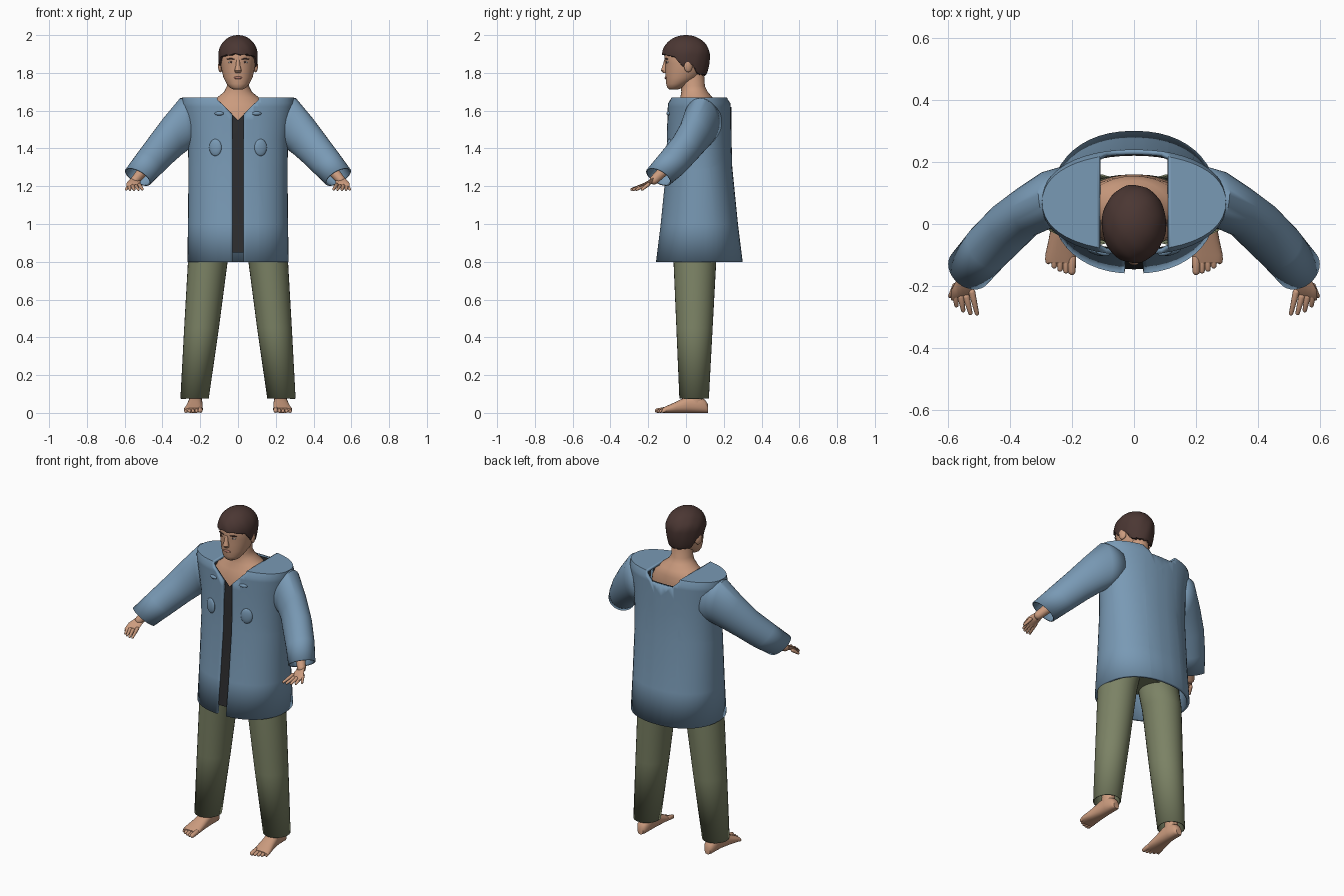
import bpy, bmesh, math
from mathutils import Vector, Matrix

if "Cube" in bpy.data.objects:
    bpy.data.objects.remove(bpy.data.objects["Cube"])


def material(name, rgb):
    m = bpy.data.materials.new(name)
    m.use_nodes = True
    m.diffuse_color = (*rgb, 1)
    m.node_tree.nodes["Principled BSDF"].inputs["Base Color"].default_value = (*rgb, 1)
    return m


COAT = material("coat blue", (0.19, 0.32, 0.46))
PANTS = material("trouser green", (0.2, 0.225, 0.13))
SKIN = material("skin", (0.6, 0.33, 0.21))
HAIR = material("hair brown", (0.07, 0.038, 0.033))
SHIRT = material("shirt black", (0.025, 0.025, 0.027))
LIPS = material("lips", (0.42, 0.18, 0.14))
WHITE = material("eye white", (0.6, 0.55, 0.5))


def finish(bm, name, mat, mirror=False, thick=0.0, offset=-1, angle=45):
    me = bpy.data.meshes.new(name)
    bm.to_mesh(me)
    bm.free()
    ob = bpy.data.objects.new(name, me)
    bpy.context.collection.objects.link(ob)
    me.materials.append(mat)
    bpy.ops.object.select_all(action='DESELECT')
    ob.select_set(True)
    bpy.context.view_layer.objects.active = ob
    bpy.ops.object.shade_smooth_by_angle(angle=math.radians(angle))
    if thick:
        mod = ob.modifiers.new("thickness", 'SOLIDIFY')
        mod.thickness, mod.offset = thick, offset
    if mirror:
        ob.modifiers.new("mirror", 'MIRROR').use_mirror_merge = False
    return ob


def loft(bm, rings, n=32, bottom=True, top=True, power=2.0):
    """Skin a row of (centre, half axis u, half axis v) ovals."""
    rows = []
    for c, u, v in rings:
        row = []
        for i in range(n):
            a = math.tau * i / n
            x, y = (math.copysign(abs(t) ** (2 / power), t) for t in (math.cos(a), math.sin(a)))
            row.append(bm.verts.new(Vector(c) + Vector(u) * x + Vector(v) * y))
        rows.append(row)
    for lo, hi in zip(rows, rows[1:]):
        for i in range(n):
            j = (i + 1) % n
            bm.faces.new((lo[i], lo[j], hi[j], hi[i]))
    if bottom:
        bm.faces.new(rows[0][::-1])
    if top:
        bm.faces.new(rows[-1])


def upright(rows):
    """Rows of (z, x centre, y centre, x radius, y radius)."""
    return [((x, y, z), (rx, 0, 0), (0, ry, 0)) for z, x, y, rx, ry in rows]


def limb(bm, a, b, ra, rb, n=10):
    """Tapered finger, toe or forearm with round ends."""
    a, b = Vector(a), Vector(b)
    d = (b - a).normalized()
    u = d.orthogonal().normalized()
    v = d.cross(u)
    stops = [(a - d * ra * 0.9, ra * 0.4), (a - d * ra * 0.5, ra * 0.85), (a, ra),
             (b, rb), (b + d * rb * 0.5, rb * 0.85), (b + d * rb * 0.9, rb * 0.4)]
    loft(bm, [(p, u * r, v * r) for p, r in stops], n)


def ball(bm, centre, size, turn=0.0):
    m = Matrix.Translation(centre) @ Matrix.Rotation(math.radians(turn), 4, 'Z') @ Matrix.Diagonal((*size, 1))
    bmesh.ops.create_uvsphere(bm, u_segments=20, v_segments=12, radius=1, matrix=m)


# Coat body and shirt share one tube, cut open at the front and neck
def garment(name, mat, rows, cap, thick):
    bm = bmesh.new()
    loft(bm, upright(rows), 48, False, cap, 2.2)
    cuts = [((s * x, 0, 0), (1, 0, 0)) for s in (1, -1) for x in (0.11, 0.03)]
    cuts += [((0, 0, 1.55), (s, 0, 1)) for s in (1, -1)] + [((0, 0, 1.62), (0, 0, 1))]
    for co, no in cuts:
        bmesh.ops.bisect_plane(bm, geom=bm.verts[:] + bm.edges[:] + bm.faces[:], plane_co=co, plane_no=no)

    def removed(f):
        x, y, z = f.calc_center_median()
        x = abs(x)
        neck = x < 0.11 and z > 1.55 + x and (y < 0.05 or z > 1.62)
        return neck or (cap and x < 0.03 and y < 0)
    bmesh.ops.delete(bm, geom=[f for f in bm.faces if removed(f)], context='FACES')
    return finish(bm, name, mat, thick=thick)


profile = [(0.8, 0.268, 0.23), (1.0, 0.265, 0.205), (1.3, 0.262, 0.175), (1.45, 0.266, 0.171),
           (1.55, 0.282, 0.17), (1.64, 0.298, 0.17), (1.67, 0.296, 0.155)]
garment("coat_body", COAT, [(z, 0, 0.07, rx, ry) for z, rx, ry in profile], True, 0.016)
inner = [(0.85, 0.267, 0.224)] + profile[1:-1]
garment("shirt", SHIRT, [(z, 0, 0.07, rx - d, ry - d) for z, rx, ry in inner
                         for d in [0.02 if z > 1.5 else 0.008]], False, 0)

# Sleeves
bm = bmesh.new()
loft(bm, [((0.22, 0.09, 1.54), (0.02, 0, 0.12), (0, -0.095, 0)),
          ((0.285, 0.075, 1.53), (0.02, 0, 0.133), (-0.01, -0.088, 0)),
          ((0.345, 0.04, 1.465), (0.045, 0, 0.095), (-0.015, -0.075, 0.015)),
          ((0.40, -0.005, 1.40), (0.065, 0, 0.06), (-0.02, -0.068, 0.03)),
          ((0.47, -0.075, 1.32), (0.062, 0, 0.05), (-0.02, -0.067, 0.03)),
          ((0.53, -0.145, 1.25), (0.06, -0.01, 0.04), (-0.025, -0.062, 0.02))], 32, False, False)
finish(bm, "sleeves", COAT, True, 0.008, 0)

# Raised chest patches and small flaps
bm = bmesh.new()
ball(bm, (0.12, -0.088, 1.405), (0.034, 0.012, 0.045), 17)
ball(bm, (0.10, -0.09, 1.585), (0.025, 0.012, 0.011), 14)
finish(bm, "coat_patches", COAT, True)

# Trousers
bm = bmesh.new()
loft(bm, upright([(0.075, 0.23, 0.043, 0.075, 0.078), (0.45, 0.193, 0.045, 0.092, 0.096),
                  (0.8, 0.16, 0.047, 0.105, 0.113), (0.97, 0.125, 0.047, 0.115, 0.115)]), 32, False, False)
finish(bm, "trouser_legs", PANTS, True, 0.006)
bm = bmesh.new()
loft(bm, upright([(0.9, 0, 0.047, 0.2, 0.095), (0.97, 0, 0.047, 0.235, 0.113),
                  (1.08, 0, 0.047, 0.2, 0.108)]), 32)
finish(bm, "trouser_hips", PANTS)

# Torso and neck
bm = bmesh.new()
loft(bm, upright([(1.06, 0, 0.045, 0.17, 0.1), (1.45, 0, 0.045, 0.19, 0.115), (1.58, 0, 0.045, 0.18, 0.11),
                  (1.635, 0, 0.055, 0.15, 0.1), (1.67, 0, 0.055, 0.11, 0.085), (1.7, 0, 0.045, 0.073, 0.07),
                  (1.73, 0, 0.037, 0.058, 0.063), (1.82, 0, 0.028, 0.056, 0.066)]))
finish(bm, "torso_and_neck", SKIN)

# Head, nose and ears
bm = bmesh.new()
loft(bm, upright([(1.713, 0, -0.065, 0.025, 0.025), (1.722, 0, -0.058, 0.043, 0.042),
                  (1.742, 0, -0.045, 0.06, 0.06), (1.775, 0, -0.02, 0.077, 0.088),
                  (1.82, 0, -0.005, 0.088, 0.106), (1.85, 0, -0.002, 0.092, 0.109),
                  (1.88, 0, 0, 0.094, 0.115), (1.94, 0, 0, 0.085, 0.105), (1.98, 0, 0, 0.05, 0.07)]))
loft(bm, [((0, -0.107, 1.87), (0.009, 0, 0), (0, 0.008, 0)), ((0, -0.112, 1.84), (0.011, 0, 0), (0, 0.012, 0)),
          ((0, -0.116, 1.812), (0.019, 0, 0), (0, 0.017, 0)), ((0, -0.108, 1.8), (0.014, 0, 0), (0, 0.013, 0))], 14)
for s in (1, -1):
    ball(bm, (s * 0.092, 0.012, 1.835), (0.012, 0.023, 0.032), s * 20)
bmesh.ops.recalc_face_normals(bm, faces=bm.faces[:])
finish(bm, "head", SKIN)

# Face details
bm = bmesh.new()
ball(bm, (0.037, -0.098, 1.857), (0.016, 0.006, 0.006), 18)
finish(bm, "eye_whites", WHITE, True)
bm = bmesh.new()
ball(bm, (0.037, -0.102, 1.857), (0.006, 0.004, 0.006), 18)
ball(bm, (0.038, -0.104, 1.874), (0.024, 0.005, 0.004), 18)
finish(bm, "pupils_and_brows", HAIR, True)
bm = bmesh.new()
ball(bm, (0, -0.106, 1.774), (0.024, 0.007, 0.007))
finish(bm, "mouth", LIPS)

# Hair cap with a hairline that falls towards the nape
hairline = [(-0.2, 1.9), (-0.13, 1.9), (-0.06, 1.885), (-0.015, 1.835), (0.03, 1.85), (0.06, 1.795), (0.2, 1.77)]


def hair_bottom(y):
    for (a, za), (b, zb) in zip(hairline, hairline[1:]):
        if y <= b:
            return za + (zb - za) * (y - a) / (b - a)


bm = bmesh.new()
bmesh.ops.create_uvsphere(bm, u_segments=48, v_segments=40, radius=1)
for v in bm.verts:
    x, y, z = v.co
    lump = 1 + 0.012 * math.sin(9 * x + 5 * z) * math.sin(8 * y + 3)
    y = y * 0.126 * lump
    z = 1.895 + z * (0.105 if z > 0 else 0.2)
    v.co = (x * 0.104 * lump, y, max(z, hair_bottom(y) + 0.004 * math.sin(40 * x)))
finish(bm, "hair", HAIR)

# Forearms and hands
bm = bmesh.new()
limb(bm, (0.41, -0.01, 1.39), (0.545, -0.17, 1.232), 0.04, 0.024, 16)
loft(bm, [((0.54, -0.16, 1.238), (0.024, -0.008, 0), (0, 0.008, 0.02)),
          ((0.553, -0.2, 1.217), (0.036, -0.012, 0), (0, 0.006, 0.015)),
          ((0.552, -0.235, 1.2), (0.037, -0.01, 0), (0, 0.005, 0.011))], 16)
for base, tip in (((0.522, -0.22, 1.207), (0.506, -0.288, 1.184)), ((0.54, -0.235, 1.2), (0.527, -0.287, 1.182)),
                  ((0.558, -0.235, 1.2), (0.55, -0.278, 1.182)), ((0.575, -0.23, 1.2), (0.572, -0.262, 1.182)),
                  ((0.575, -0.2, 1.21), (0.592, -0.232, 1.183))):
    limb(bm, base, tip, 0.011, 0.007)
bmesh.ops.recalc_face_normals(bm, faces=bm.faces[:])
finish(bm, "hands", SKIN, True)

# Feet with ankles and toes
bm = bmesh.new()
loft(bm, [((x, y, h / 2), (w, 0, 0), (0, 0, h / 2)) for y, x, w, h in
          ((0.117, 0.225, 0.018, 0.045), (0.1, 0.225, 0.032, 0.07), (0.05, 0.225, 0.036, 0.095),
           (0.01, 0.226, 0.038, 0.09), (-0.05, 0.231, 0.044, 0.06), (-0.1, 0.236, 0.05, 0.038),
           (-0.125, 0.237, 0.046, 0.026))], 24, power=2.4)
loft(bm, upright([(0.05, 0.225, 0.05, 0.036, 0.045), (0.1, 0.226, 0.05, 0.034, 0.04),
                  (0.25, 0.213, 0.047, 0.045, 0.05)]), 20)
for i in range(5):
    r = 0.012 if i == 0 else 0.009
    x = 0.2 + 0.019 * i
    limb(bm, (x, -0.11, r + 0.006), (x, -0.153 + 0.004 * i * i / 2, r), r + 0.002, r)
bmesh.ops.recalc_face_normals(bm, faces=bm.faces[:])
finish(bm, "feet", SKIN, True)
